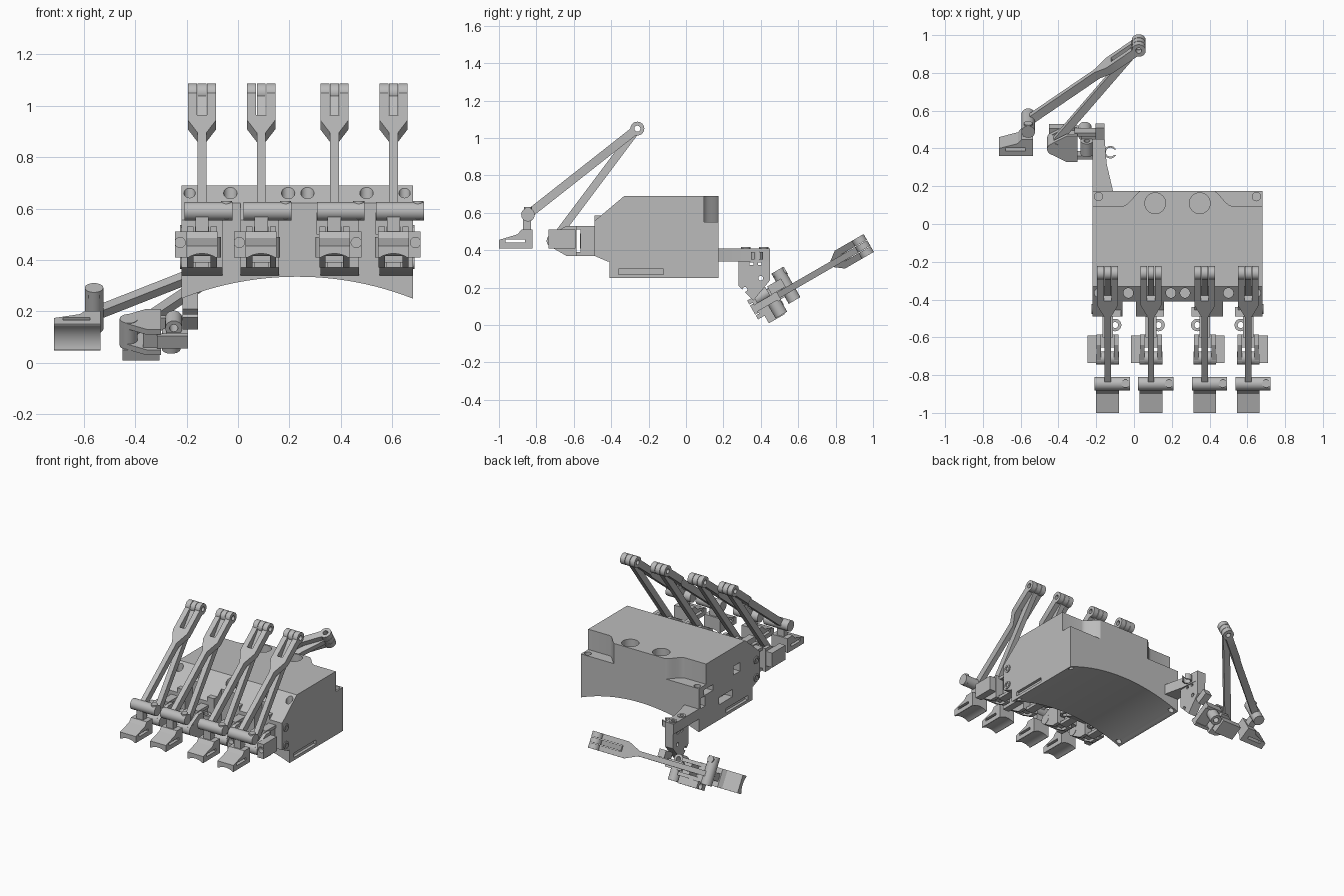
import bpy, bmesh, math
from mathutils import Matrix, Vector

default_cube = bpy.data.objects.get("Cube")
if default_cube:
    bpy.data.objects.remove(default_cube, do_unlink=True)

# The single flat colour
COLOUR = (.5, .5, .5, 1)
grey = bpy.data.materials.new("light_grey_plastic")
grey.use_nodes = True
grey.diffuse_color = COLOUR
grey.node_tree.nodes["Principled BSDF"].inputs["Base Color"].default_value = COLOUR

parts = []


def add_object(name, bm):
    bmesh.ops.recalc_face_normals(bm, faces=bm.faces)
    mesh = bpy.data.meshes.new(name)
    bm.to_mesh(mesh)
    bm.free()
    mesh.materials.append(grey)
    obj = bpy.data.objects.new(name, mesh)
    bpy.context.collection.objects.link(obj)
    parts.append(obj)
    return obj


def place(axis, u, v, w):
    """Put profile point (u, v) at distance w along the given axis."""
    return {"x": (w, u, v), "y": (u, w, v), "z": (u, v, w)}[axis]


def prism(name, axis, start, end, profile):
    bm = bmesh.new()
    rings = [[bm.verts.new(place(axis, u, v, w)) for u, v in profile] for w in (start, end)]
    for ring in rings:
        bm.faces.new(ring)
    count = len(profile)
    for i in range(count):
        j = (i + 1) % count
        bm.faces.new((rings[0][i], rings[0][j], rings[1][j], rings[1][i]))
    return add_object(name, bm)


def box(name, x, y, z):
    return prism(name, "z", z[0], z[1], [(x[0], y[0]), (x[1], y[0]), (x[1], y[1]), (x[0], y[1])])


def circle(centre, radius, sides=32):
    steps = [math.tau * i / sides for i in range(sides)]
    return [(centre[0] + radius * math.cos(a), centre[1] + radius * math.sin(a)) for a in steps]


def rod(name, axis, start, end, centre, radius, sides=32):
    return prism(name, axis, start, end, circle(centre, radius, sides))


def cut(target, cutter):
    cutter.hide_render = True
    modifier = target.modifiers.new("cut", "BOOLEAN")
    modifier.operation = "DIFFERENCE"
    modifier.solver = "EXACT"
    modifier.object = cutter
    bpy.context.view_layer.objects.active = target
    bpy.ops.object.modifier_apply(modifier=modifier.name)
    parts.remove(cutter)
    bpy.data.objects.remove(cutter, do_unlink=True)
    return target


def tube(name, axis, start, end, centre, radius, bore):
    outer = rod(name, axis, start, end, centre, radius)
    return cut(outer, rod("bore", axis, start - .1, end + .1, centre, bore))


# Main housing with an arched underside
LEFT, RIGHT, MID = .68, -.22, .23
housing = prism("housing", "x", RIGHT, LEFT,
                [(.175, .25), (.175, .69), (-.33, .69), (-.41, .6225), (-.41, .25)])
cut(housing, rod("arch", "y", -1, 1, (MID, -.899), 1.234, 200))

# Lowered rear corners with an S-shaped wall, and their screw holes
for side in (-1, 1):
    wall = []
    for i in range(11):
        t = i / 10
        wall.append((MID + side * (.29 - .11 * t), .095 + .085 * t * t * (3 - 2 * t)))
    outline = [(MID + side * .6, .095)] + wall + [(MID + side * .18, .3), (MID + side * .6, .3)]
    cut(housing, prism("corner", "z", .55, .8, outline))
    screw_x = MID + side * .418
    cut(housing, rod("rear_screw", "z", .5, .6, (screw_x, .145), .022))
    cut(housing, rod("slope_screw", "z", .6, .8, (screw_x, -.365), .022))
    cut(housing, rod("top_hole", "z", .6, .8, (MID + side * .118, .11), .055))
    for y in (.145, -.375):
        cut(housing, rod("base_screw", "z", .2, .3, (screw_x, y), .018))

# Cable grooves between the finger mounts
for x in (-.03, .195, .27, .5):
    cut(housing, rod("groove", "z", .53, .8, (x, -.365), .026))

# Long side slots and the windows on the right wall
for x in (RIGHT, LEFT):
    cut(housing, box("slot", (x - .02, x + .02), (-.36, -.12), (.27, .3)))
for y, z, width, height in ((.07, .5, .1, .04), (.13, .44, .05, .07),
                            (-.24, .53, .07, .06), (-.12, .38, .15, .05)):
    cut(housing, box("window", (RIGHT - .1, RIGHT + .06),
                     (y - width / 2, y + width / 2), (z - height / 2, z + height / 2)))

# Finger mounts on the front of the housing
for i, (a, b) in enumerate(((RIGHT, -.06), (.01, .16), (.32, .47), (.55, LEFT))):
    prism(f"finger_mount_{i}", "x", a, b,
          [(-.405, .615), (-.41, .6225), (-.49, .555), (-.49, .37), (-.42, .34), (-.405, .34)])
for z in (.39, .51):
    for x in (RIGHT, LEFT):
        tube("mount_screw", "x", x - .006, x + .006, (-.45, z), .026, .014)

# Pivot points of a linkage, in side-on (y, z)
TOP, KNUCKLE, BASE = Vector((-.26, 1.05)), Vector((-.845, .59)), Vector((-.71, .45))


def link(name, start, profile, thickness):
    """A flat bar running from a pivot to the top pivot."""
    d = TOP - start
    bar = prism(name, "z", -thickness / 2, thickness / 2, profile(d.length))
    turn = Matrix.Rotation(math.atan2(d.y, d.x), 4, "X")
    bar.data.transform(Matrix.Translation((0, start.x, start.y)) @ turn)


def fork(length):
    half = [(.017, 0), (.017, length - .28), (.055, length - .2), (.055, length - .025),
            (.02, length - .025), (.02, length - .17)]
    return half + [(-x, y) for x, y in reversed(half)]


def plain_bar(length):
    return [(-.017, 0), (.017, 0), (.017, length - .025), (-.017, length - .025)]


def linkage(name, matrix, side):
    first = len(parts)
    # Two long links meeting at the top pivot
    link(name + "_fork_link", KNUCKLE, fork, .046)
    link(name + "_inner_link", BASE, plain_bar, .042)
    for a, b in ((-.055, -.02), (-.017, .017), (.02, .055)):
        tube(name + "_top_eye", "x", a, b, TOP, .037, .016)

    # Fingertip pad hanging from the knuckle
    rod(name + "_knuckle", "x", -.068, .118, KNUCKLE, .036)
    rod(name + "_knuckle_screw", "z", .56, .63, (.095, KNUCKLE.x), .022)
    box(name + "_pad_stem", (-.026, .026), (-.872, -.83), (.5, .59))
    pad = prism(name + "_pad", "x", -.06, .06,
                [(-1, .41), (-.82, .41), (-.82, .51), (-.88, .51), (-.9, .485), (-1, .455)])
    cut(pad, box("pad_slot", (-.1, .1), (-.965, -.86), (.44, .457)))
    cut(pad, rod("pad_hollow", "y", -1.1, -.7, (0, .325), .1, 64))

    # Base joint: two cheeks, core, sensor box and pivot
    cheek = [(-.735, .425), (-.64, .37), (-.585, .37), (-.585, .53), (-.64, .53), (-.735, .475)]
    for a, b in ((-.058, -.034), (.034, .058)):
        prism(name + "_cheek", "x", a, b, cheek)
    box(name + "_joint_core", (-.034, .034), (-.655, -.585), (.39, .51))
    rod(name + "_pivot", "x", -.06, .06, BASE, .035)
    sensor = box(name + "_sensor", sorted((side * .058, side * .105)), (-.735, -.59), (.41, .51))
    cut(sensor, rod("sensor_hole", "y", -.8, -.7, (side * .085, .468), .02))

    # Swivel bracket joining the joint to its mount
    for z in (.37, .51):
        box(name + "_swivel_plate", (-.028, .028), (-.6, -.48), (z, z + .02))
    box(name + "_swivel_web", (-.02, .02), (-.565, -.48), (.39, .51))
    tube(name + "_swivel_ring", "z", .41, .49, (-side * .04, -.535), .033, .016)
    box(name + "_swivel_tab", sorted((-side * .02, -side * .07)), (-.49, -.44), (.5, .585))
    for part in parts[first:]:
        part.data.transform(matrix)


# Four fingers, the outer pairs mirrored in their sensors
for name, x, side in (("first", -.14, -1), ("second", .09, -1),
                      ("third", .375, 1), ("fourth", .605, 1)):
    linkage(name + "_finger", Matrix.Translation((x, 0, 0)), side)

# Thumb: the same linkage laid over sideways
c, s = math.cos(math.pi / 6), math.sin(math.pi / 6)
lay_over = Matrix(((0, 1, 0, 0), (-s, 0, c, 0), (c, 0, s, 0), (0, 0, 0, 1)))
thumb = (Matrix.Translation((.025, .945, .42)) @ lay_over
         @ Matrix.Translation((0, -TOP.x, -TOP.y)))
linkage("thumb", thumb, -1)
motor = tube("thumb_swivel_motor", "x", -.1, -.02, (-.545, .49), .036, .018)
motor.data.transform(thumb)

# Thumb bracket: tapered arm, hanging plate and cable hook
prism("thumb_arm", "z", .34, .41, [(RIGHT, .17), (-.11, .17), (-.145, .32), (-.155, .45), (RIGHT, .45)])
plate = prism("thumb_plate", "x", -.215, -.155,
              [(.28, .4), (.28, .21), (.36, .13), (.45, .24), (.45, .4)])
for y, z in ((.315, .19), (.4, .25)):
    cut(plate, rod("plate_hole", "x", -.4, 0, (y, z), .013))
for y in (.35, .395):
    cut(plate, box("plate_slot", (-.4, 0), (y - .01, y + .01), (.32, .335)))
for y in (.32, .415):
    tube("arm_screw", "z", .4, .416, (-.192, y), .026, .012)
hook = tube("cable_hook", "z", .35, .39, (-.125, .38), .033, .024)
cut(hook, box("hook_gap", (-.12, 0), (.365, .395), (.3, .5)))

# Smooth round surfaces, crisp edges
bpy.ops.object.select_all(action="DESELECT")
for part in parts:
    part.select_set(True)
bpy.context.view_layer.objects.active = parts[0]
bpy.ops.object.shade_smooth_by_angle(angle=math.radians(30))
